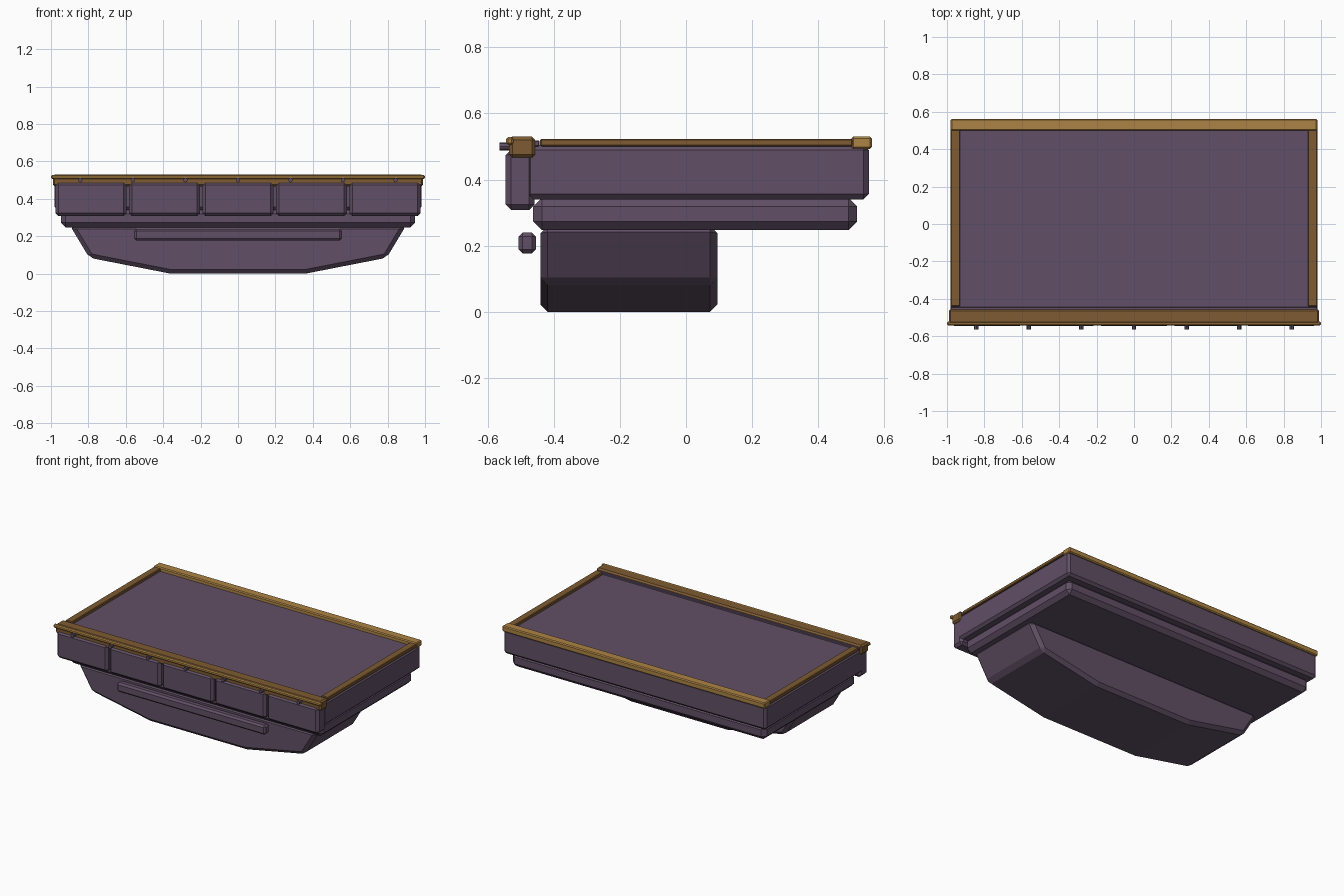
import bpy
import bmesh
from mathutils import Matrix

cube = bpy.data.objects.get("Cube")
if cube:
    bpy.data.objects.remove(cube, do_unlink=True)


def material(name, color):
    m = bpy.data.materials.new(name)
    m.use_nodes = True
    m.diffuse_color = (*color, 1)
    m.node_tree.nodes["Principled BSDF"].inputs["Base Color"].default_value = (*color, 1)
    return m


PURPLE = material("dusky purple", (0.12, 0.08, 0.132))
GOLD = material("light gold", (0.42, 0.23, 0.058))
BRONZE = material("dark gold", (0.21, 0.105, 0.032))


def finish(name, bm, mat, bevel=0):
    bmesh.ops.recalc_face_normals(bm, faces=bm.faces)
    mesh = bpy.data.meshes.new(name)
    bm.to_mesh(mesh)
    bm.free()
    obj = bpy.data.objects.new(name, mesh)
    bpy.context.collection.objects.link(obj)
    mesh.materials.append(mat)
    if bevel:
        mod = obj.modifiers.new("chamfer", "BEVEL")
        mod.width = bevel
        mod.segments = 1
        mod.limit_method = "ANGLE"
    return obj


def box(name, x, y, z, mat, bevel=0):
    """Chamfered box from (min, max) ranges."""
    bm = bmesh.new()
    bmesh.ops.create_cube(bm, size=1)
    for v in bm.verts:
        for axis, (lo, hi) in enumerate((x, y, z)):
            v.co[axis] = lo if v.co[axis] < 0 else hi
    return finish(name, bm, mat, bevel)


# Stepped body slabs
box("upper_slab", (-0.98, 0.98), (-0.486, 0.553), (0.34, 0.505), PURPLE, 0.016)
box("lower_slab", (-0.947, 0.947), (-0.462, 0.517), (0.247, 0.345), PURPLE, 0.026)

# Keel: a boat-shaped profile extruded along y
half = [(0.36, 0.0), (0.795, 0.085), (0.9, 0.26)]
profile = half + [(-x, z) for x, z in reversed(half)]
bm = bmesh.new()
face = bm.faces.new([bm.verts.new((x, -0.44, z)) for x, z in profile])
ext = bmesh.ops.extrude_face_region(bm, geom=[face])
bmesh.ops.translate(bm, vec=(0, 0.535, 0),
                    verts=[g for g in ext["geom"] if isinstance(g, bmesh.types.BMVert)])
finish("keel", bm, PURPLE, 0.022)

# Front panels and lower bar
for i in range(5):
    cx = (i - 2) * 0.393
    box(f"front_panel_{i + 1}", (cx - 0.191, cx + 0.191), (-0.545, -0.458),
        (0.308, 0.49), PURPLE, 0.016)
box("front_bar", (-0.555, 0.555), (-0.506, -0.454), (0.177, 0.24), PURPLE, 0.012)

# Rails around the deck
box("back_rail", (-0.98, 0.98), (0.5, 0.562), (0.492, 0.53), GOLD, 0.006)
for side, s in (("left", 1), ("right", -1)):
    box(f"{side}_rail", tuple(sorted((s * 0.93, s * 0.98))), (-0.441, 0.505),
        (0.5, 0.523), BRONZE, 0.004)
box("front_rail", (-0.99, 0.99), (-0.535, -0.456), (0.466, 0.53), BRONZE, 0.01)
box("front_lip", (-0.999, 0.999), (-0.544, -0.522), (0.505, 0.528), GOLD, 0.006)
box("rail_seam", (-0.98, 0.98), (-0.46, -0.443), (0.5, 0.518), PURPLE, 0.003)

# Studs along the front rail
for i in range(7):
    bm = bmesh.new()
    bmesh.ops.create_cone(bm, cap_ends=True, segments=8, radius1=0.012, radius2=0.012,
                          depth=0.04,
                          matrix=Matrix.Translation(((i - 3) * 0.281, -0.544, 0.5))
                          @ Matrix.Rotation(1.5708, 4, "X"))
    finish(f"rail_stud_{i + 1}", bm, PURPLE)
